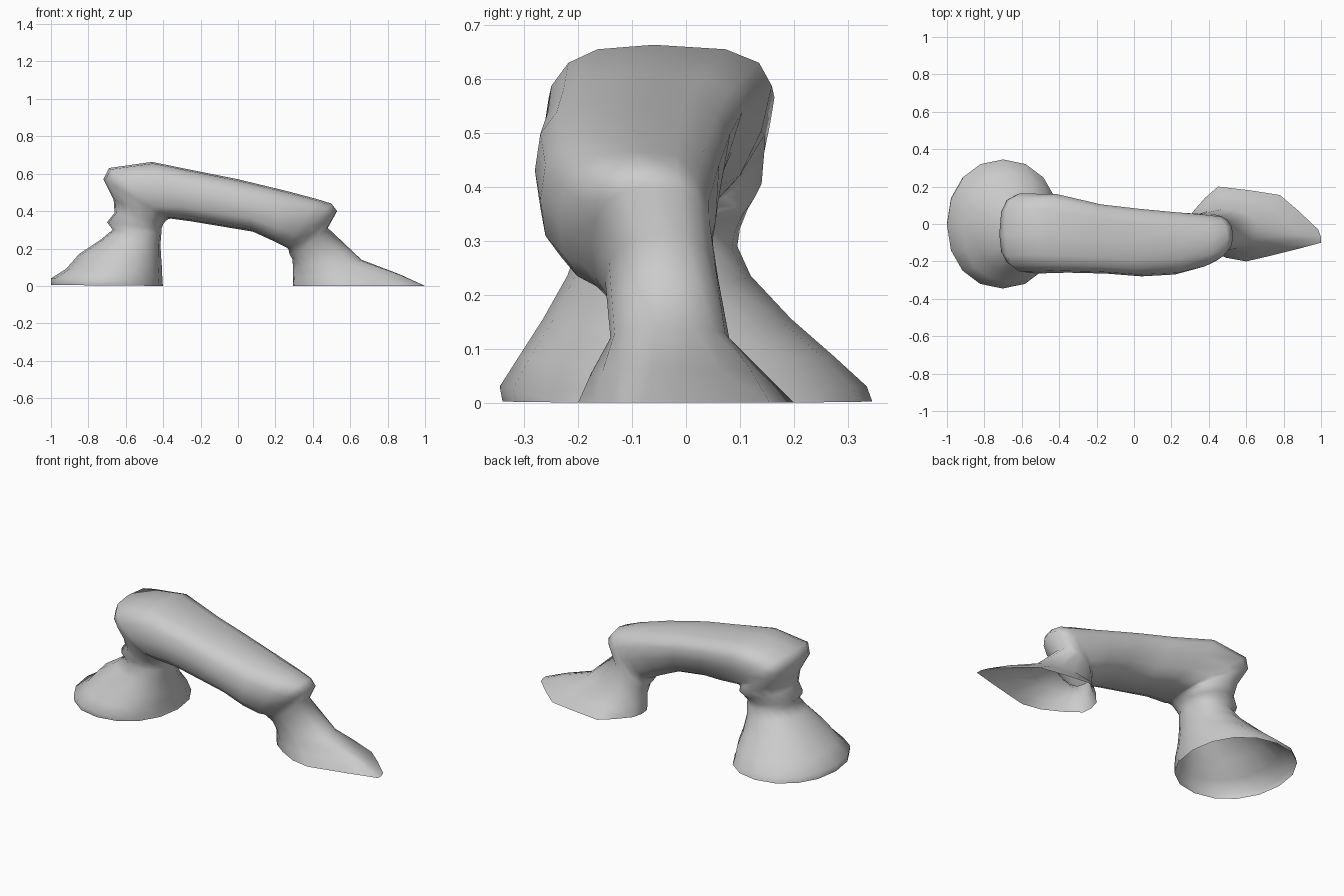
import bpy, bmesh, math
from mathutils import Vector

SIDES = 16

# Stations along the arch: outer x, z, inner x, z, y min, y max, roundness (1 = ellipse, lower = boxier)
STATIONS = [
    (-1.00, .005, -.40, .00, -.340, .345, .95),
    (-1.00, .04, -.405, .02, -.345, .335, .95),
    (-.92, .09, -.405, .08, -.31, .275, .92),
    (-.85, .17, -.41, .14, -.265, .195, .92),
    (-.73, .25, -.415, .22, -.22, .12, .9),
    (-.67, .30, -.41, .28, -.20, .095, .9),
    (-.70, .34, -.41, .305, -.205, .10, .9),
    (-.66, .39, -.40, .33, -.215, .115, .85),
    (-.665, .46, -.385, .35, -.23, .14, .8),
    (-.72, .57, -.37, .358, -.25, .145, .75),
    (-.69, .63, -.36, .36, -.265, .145, .68),
    (-.46, .663, -.25, .345, -.26, .14, .68),
    (-.20, .61, -.10, .32, -.265, .085, .7),
    (.00, .57, .08, .29, -.28, .07, .75),
    (.25, .51, .19, .24, -.27, .06, .75),
    (.42, .465, .26, .205, -.235, .055, .75),
    (.50, .44, .27, .195, -.205, .05, .78),
    (.53, .40, .275, .17, -.175, .05, .8),
    (.48, .31, .29, .145, -.15, .06, .9),
    (.66, .14, .295, .10, -.14, .08, .9),
]

# Footprint of the right foot on the ground
FOOT = [(1, -.07), (.985, -.03), (.88, .07), (.78, .155), (.62, .18), (.45, .2),
        (.38, .14), (.31, .06), (.295, 0), (.30, -.06), (.38, -.12), (.49, -.18),
        (.6, -.2), (.73, -.17), (.87, -.135), (1, -.10)]


def rounded(v, e):
    return math.copysign(abs(v) ** e, v)


def section(ox, oz, ix, iz, y0, y1, e):
    mid = Vector(((ox + ix) / 2, (y0 + y1) / 2, (oz + iz) / 2))
    across = Vector(((ox - ix) / 2, 0, (oz - iz) / 2))
    side = (y1 - y0) / 2
    # The back of the high span overhangs: wider at the top than underneath
    overhang = .06 * max(0, min(1, (oz - .45) / .15))
    ring = []
    for i in range(SIDES):
        a = 2 * math.pi * i / SIDES
        c, s = rounded(math.cos(a), e), rounded(math.sin(a), e)
        y = side * s + overhang * c * max(s, 0)
        ring.append(mid + across * c + Vector((0, y, 0)))
    return ring


rings = [section(*s) for s in STATIONS]
foot = [Vector((x, y, 0)) for x, y in FOOT]
flare = [a.lerp(b, .6) + Vector((0, 0, .006)) for a, b in zip(rings[-1], foot)]
rings += [flare, foot]

# Loft the arch, leaving both feet open underneath
bm = bmesh.new()
loops = [[bm.verts.new(p) for p in ring] for ring in rings]
for a, b in zip(loops, loops[1:]):
    for i in range(SIDES):
        j = (i + 1) % SIDES
        bm.faces.new((a[i], a[j], b[j], b[i]))
bmesh.ops.recalc_face_normals(bm, faces=bm.faces)
for f in bm.faces:
    f.smooth = True

mesh = bpy.data.meshes.new("rock_arch")
bm.to_mesh(mesh)
bm.free()
arch = bpy.data.objects.new("rock_arch", mesh)
bpy.context.collection.objects.link(arch)
